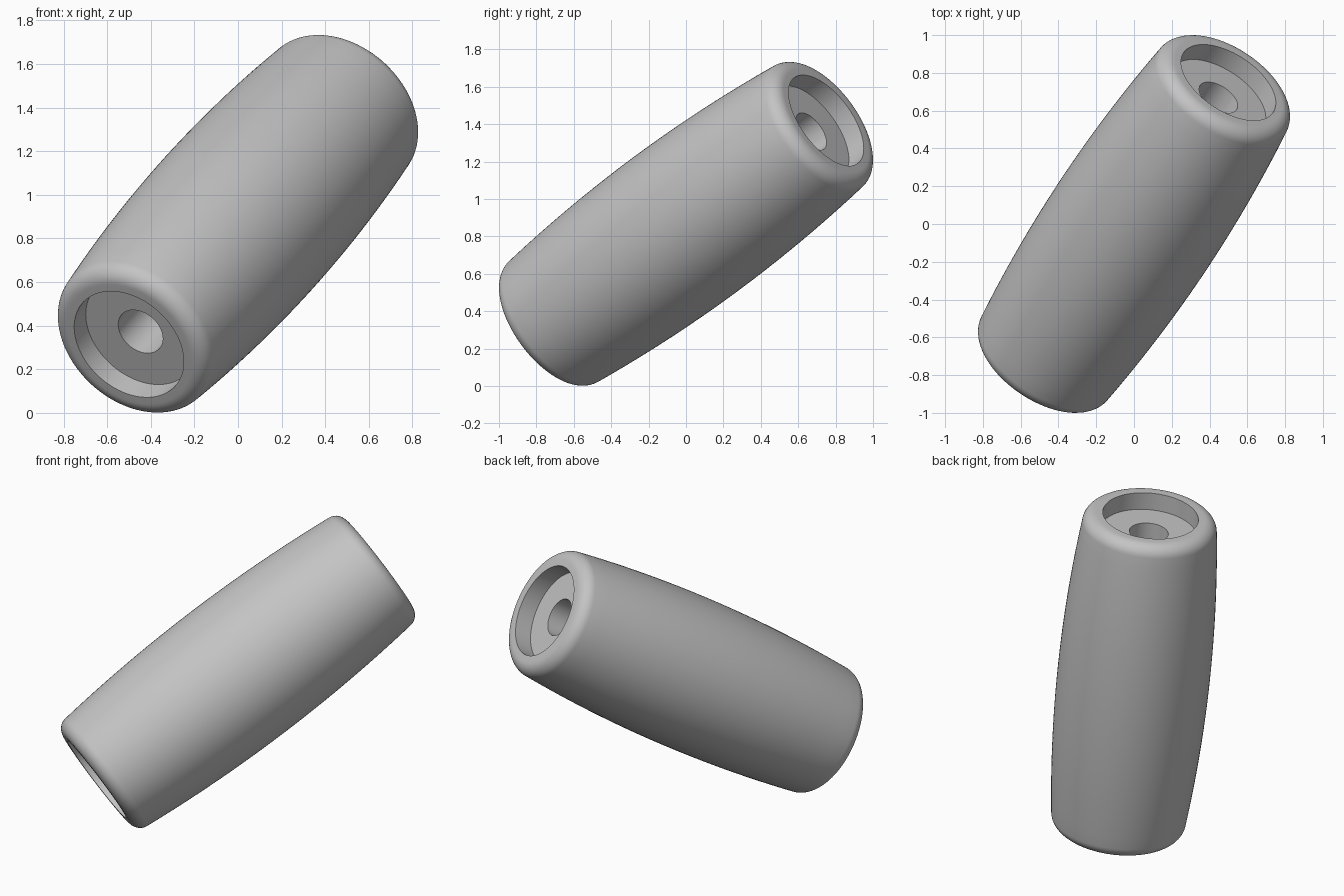
import bpy, bmesh, math
from mathutils import Vector, Matrix

if "Cube" in bpy.data.objects:
    bpy.data.objects.remove(bpy.data.objects["Cube"], do_unlink=True)

AXIS = Vector((0.473, 0.709, 0.523)).normalized()
CENTRE = Vector((0, 0, 0.867))
HALF = 1.057          # half length
FILLET = 0.08         # end rounding
END_R = 0.322         # radius where the rounding starts
BULGE = 0.052
RECESS_R, RECESS_DEPTH = 0.285, 0.112
BORE_R = 0.116

mat = bpy.data.materials.new("mid_grey")
mat.use_nodes = True
colour = (0.55, 0.55, 0.55, 1)
mat.diffuse_color = colour
mat.node_tree.nodes["Principled BSDF"].inputs["Base Color"].default_value = colour


def half_profile():
    """(radius, height) points from the bore out to the shoulder."""
    floor = HALF - RECESS_DEPTH
    pts = [(BORE_R, floor), (RECESS_R, floor), (RECESS_R, HALF)]
    steps, tilt = 10, math.atan(2 * BULGE / HALF)
    for i in range(steps + 1):
        a = math.pi / 2 + (tilt - math.pi / 2) * i / steps
        pts.append((END_R + FILLET * math.cos(a),
                    HALF - FILLET + FILLET * math.sin(a)))
    return pts


# closed section: upper end, bulging side, mirrored lower end
top = half_profile()
shoulder_r, shoulder_h = top[-1]
side = []
for i in range(1, 24):
    t = 1 - i / 12
    side.append((shoulder_r + BULGE * (1 - t * t), shoulder_h * t))
section = top + side + [(r, -h) for r, h in reversed(top)]

# revolve the section into the grip, with its through bore
bm = bmesh.new()
verts = [bm.verts.new((r, 0, h)) for r, h in section]
edges = [bm.edges.new((v, verts[(i + 1) % len(verts)])) for i, v in enumerate(verts)]
bmesh.ops.spin(bm, geom=verts + edges, cent=(0, 0, 0), axis=(0, 0, 1),
               angle=2 * math.pi, steps=96, use_merge=True)
bmesh.ops.remove_doubles(bm, verts=bm.verts[:], dist=1e-5)
bmesh.ops.recalc_face_normals(bm, faces=bm.faces[:])
mesh = bpy.data.meshes.new("handle_grip")
bm.to_mesh(mesh)
bm.free()

grip = bpy.data.objects.new("handle_grip", mesh)
bpy.context.collection.objects.link(grip)
mesh.materials.append(mat)
grip.matrix_world = Matrix.Translation(CENTRE) @ AXIS.to_track_quat('Z', 'Y').to_matrix().to_4x4()

bpy.ops.object.select_all(action='DESELECT')
grip.select_set(True)
bpy.context.view_layer.objects.active = grip
bpy.ops.object.shade_smooth_by_angle(angle=math.radians(30))
